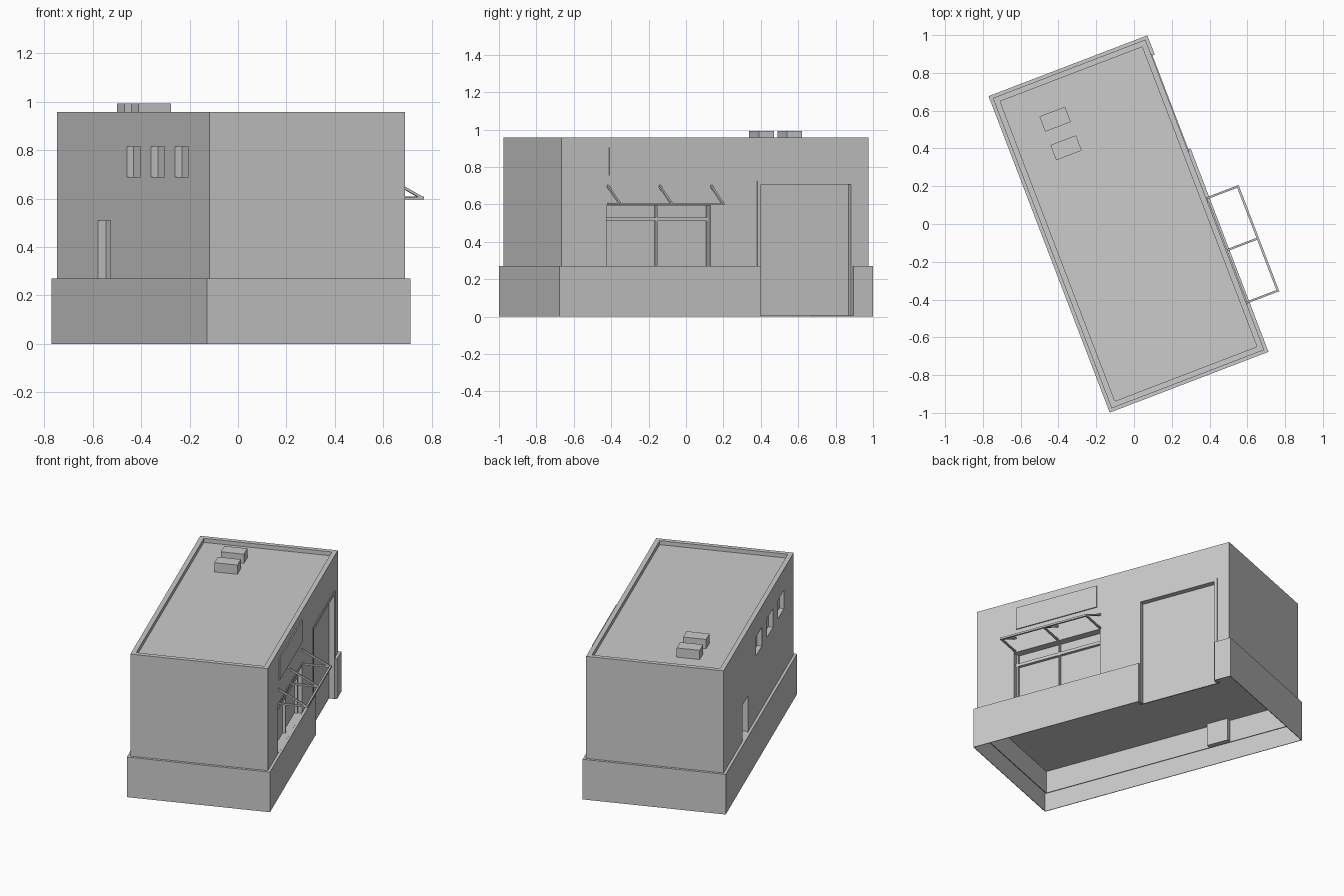
import bpy, bmesh, math
from mathutils import Matrix, Vector

old = bpy.data.objects.get("Cube")
if old:
    bpy.data.objects.remove(old)

# One plain grey for the whole building
grey = bpy.data.materials.new("plain grey")
grey.use_nodes = True
COLOUR = (0.6, 0.6, 0.6, 1)
grey.diffuse_color = COLOUR
grey.node_tree.nodes["Principled BSDF"].inputs["Base Color"].default_value = COLOUR

# The building is turned on its plot: parts are made in local axes, then placed
PLACE = Matrix.Translation((-0.029, 0, 0)) @ Matrix.Rotation(math.radians(20.95), 4, 'Z')


def make(name, local):
    bm = bmesh.new()
    bmesh.ops.create_cube(bm, size=1, matrix=local)
    mesh = bpy.data.meshes.new(name)
    bm.to_mesh(mesh)
    bm.free()
    mesh.materials.append(grey)
    ob = bpy.data.objects.new(name, mesh)
    ob.matrix_world = PLACE
    bpy.context.scene.collection.objects.link(ob)
    return ob


def box(name, x, y, z):
    """Box from (low, high) ranges along each local axis."""
    mid = Vector([sum(r) / 2 for r in (x, y, z)])
    size = [r[1] - r[0] for r in (x, y, z)]
    return make(name, Matrix.Translation(mid) @ Matrix.Diagonal((*size, 1)))


def bar(name, a, b, t):
    """Square bar between two local points."""
    a, b = Vector(a), Vector(b)
    d = b - a
    turn = d.to_track_quat('Z', 'Y').to_matrix().to_4x4()
    return make(name, Matrix.Translation((a + b) / 2) @ turn @ Matrix.Diagonal((t, t, d.length, 1)))


def carve(ob, *ranges):
    """Cut boxes out of a part and bake the result."""
    cutters = [box("cutter", *r) for r in ranges]
    for c in cutters:
        c.hide_render = True
        m = ob.modifiers.new("cut", 'BOOLEAN')
        m.operation, m.solver, m.object = 'DIFFERENCE', 'EXACT', c
    dg = bpy.context.evaluated_depsgraph_get()
    baked = bpy.data.meshes.new_from_object(ob.evaluated_get(dg))
    ob.modifiers.clear()
    ob.data = baked
    for c in cutters:
        bpy.data.objects.remove(c)


def both(h):
    return (-h, h)


BX, BY = 0.45, 0.897       # base half sizes
WX, WY = 0.4325, 0.8795    # wall half sizes
LEDGE, TOP = 0.27, 0.957
GARAGE = (0.262, 0.776)
SHOP = (-0.622, -0.024)
OUT = 0.6

# Upper walls with roof well, openings and recesses
walls = box("walls", both(WX), both(WY), (0.267, TOP))
side_windows = [((-OUT, -WX + 0.03), (v - 0.077, v + 0.077), (0.69, 0.815))
                for v in (-0.004, -0.284, -0.561)]
carve(walls,
      (both(WX - 0.03), both(WY - 0.03), (0.93, 1.2)),
      *side_windows,
      ((-OUT, -WX + 0.035), (0.263, 0.408), (0.2705, 0.51)),
      ((WX - 0.045, OUT), SHOP, (0.2705, 0.6)),
      ((WX - 0.03, OUT), GARAGE, (0, 0.705)))

# Hollow base with a gap at the garage
base = box("base", both(BX), both(BY), (0, LEDGE))
carve(base,
      (both(BX - 0.004), both(BY - 0.004), (-1, LEDGE - 0.004)),
      ((WX - 0.03, OUT), (0.257, 0.788), (-1, 1)))
for v in (0.2545, 0.7905):
    box("base_end", (0.4, BX - 0.001), (v - 0.0025, v + 0.0025), (0, LEDGE - 0.001))

# Wall skirt hanging inside the base
skirt = box("wall_skirt", both(WX), both(WY), (0.115, LEDGE - 0.002))
carve(skirt,
      (both(WX - 0.004), both(WY - 0.004), (-1, 1)),
      ((WX - 0.03, OUT), GARAGE, (-1, 1)))
box("side_door_step", (-WX, -WX + 0.035), (0.263, 0.408), (0.115, LEDGE - 0.002))

# Garage door and its frame
box("garage_door", (0.395, 0.403), GARAGE, (0.005, 0.71))
box("garage_frame_side", (0.402, 0.4375), (0.242, GARAGE[0]), (0.004, 0.725))
box("garage_frame_side", (0.402, 0.4375), (GARAGE[1], 0.797), (0.004, 0.725))
box("garage_frame_head", (0.402, 0.4375), GARAGE, (0.705, 0.725))

# Sign board
box("sign_board", (WX - 0.01, WX + 0.007), (-0.605, -0.043), (0.755, 0.905))

# Shop window bars
pane = WX - 0.046
for v in (SHOP[0] + 0.007, sum(SHOP) / 2, SHOP[1] - 0.005):
    box("window_post", (pane, pane + 0.02), (v - 0.005, v + 0.005), (LEDGE, 0.6))
box("window_transom", (pane, pane + 0.02), SHOP, (0.51, 0.53))
box("window_head", (pane, WX + 0.004), SHOP, (0.594, 0.606))

# Awning frame
REACH, AWNING_Z = 0.612, 0.602
for v in (-0.612, -0.316, -0.021):
    bar("awning_arm", (WX - 0.005, v, AWNING_Z), (REACH, v, AWNING_Z), 0.011)
    bar("awning_brace", (WX - 0.005, v, 0.7), (REACH, v, AWNING_Z), 0.011)
bar("awning_rail", (REACH, -0.618, AWNING_Z), (REACH, -0.015, AWNING_Z), 0.012)

# Roof vents
for v in (0.657, 0.495):
    box("roof_vent", (-0.237, -0.092), (v - 0.043, v + 0.043), (0.925, 0.992))
